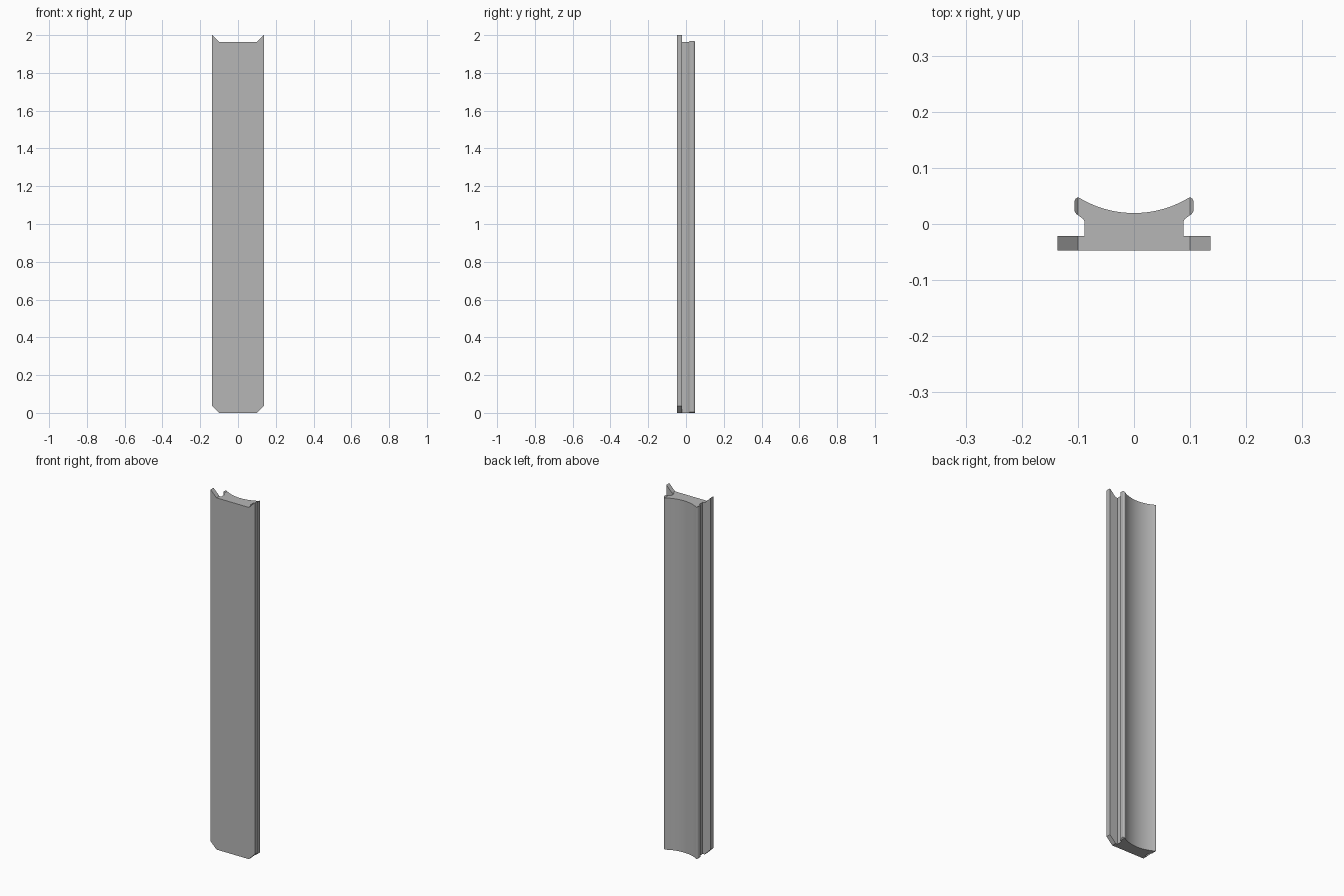
import bpy, bmesh, math

cube = bpy.data.objects.get("Cube")
if cube:
    bpy.data.objects.remove(cube, do_unlink=True)

LENGTH = 1.9635   # straight length of the bar
FOLD = 0.1        # beyond this |x| both ends slope upward at 45 degrees

# Plain grey material
grey = bpy.data.materials.new("plain grey")
grey.use_nodes = True
colour = (0.47, 0.47, 0.47, 1)
grey.diffuse_color = colour
grey.node_tree.nodes["Principled BSDF"].inputs["Base Color"].default_value = colour

# Half cross-section: flange, neck, rounded lip
half = [(0.1365, -0.047), (0.1365, -0.021), (0.0885, -0.021), (0.0885, 0.005),
        (0.0905, 0.009), (0.103, 0.018), (0.106, 0.023), (0.106, 0.041),
        (0.104, 0.045), (0.101, 0.047)]

# Hollow circular back between the two lips
edge_x, edge_y, low_y = 0.098, 0.047, 0.0195
sag = edge_y - low_y
radius = (edge_x ** 2 + sag ** 2) / (2 * sag)
sweep = math.asin(edge_x / radius)
STEPS = 24
hollow = []
for i in range(STEPS + 1):
    a = sweep * (1 - 2 * i / STEPS)
    hollow.append((radius * math.sin(a), low_y + radius * (1 - math.cos(a))))

outline = half + hollow + [(-x, y) for x, y in reversed(half)]

# Extrude the section, cut it at the fold lines and slope both ends
bm = bmesh.new()
base = bm.faces.new([bm.verts.new((x, y, 0)) for x, y in outline])
extruded = bmesh.ops.extrude_face_region(bm, geom=[base], use_keep_orig=True)
top_verts = [g for g in extruded["geom"] if isinstance(g, bmesh.types.BMVert)]
bmesh.ops.translate(bm, verts=top_verts, vec=(0, 0, LENGTH))
for side in (-FOLD, FOLD):
    bmesh.ops.bisect_plane(bm, geom=bm.verts[:] + bm.edges[:] + bm.faces[:],
                           dist=1e-6, plane_co=(side, 0, 0), plane_no=(1, 0, 0))
for v in bm.verts:
    v.co.z += max(0, abs(v.co.x) - FOLD)
bmesh.ops.recalc_face_normals(bm, faces=bm.faces[:])

mesh = bpy.data.meshes.new("channel_bar")
bm.to_mesh(mesh)
bm.free()
mesh.materials.append(grey)
bar = bpy.data.objects.new("channel_bar", mesh)
bpy.context.collection.objects.link(bar)

# Smooth hollow, crisp edges elsewhere
bpy.ops.object.select_all(action='DESELECT')
bar.select_set(True)
bpy.context.view_layer.objects.active = bar
bpy.ops.object.shade_smooth_by_angle(angle=math.radians(25))
